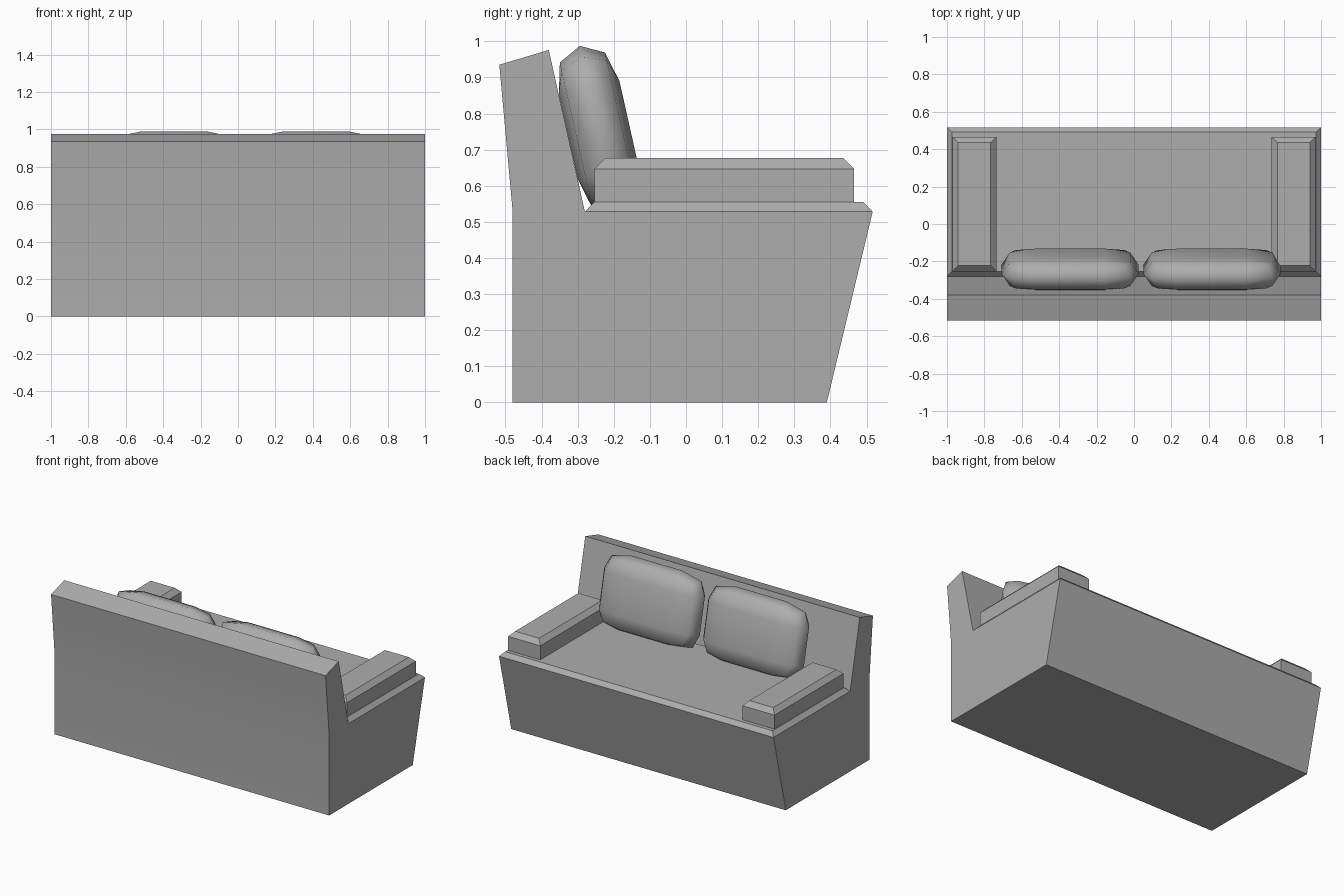
import bpy, bmesh, math
from mathutils import Matrix

if "Cube" in bpy.data.objects:
    bpy.data.objects.remove(bpy.data.objects["Cube"])

GREY = 0.42
fabric = bpy.data.materials.new("grey_fabric")
fabric.use_nodes = True
fabric.diffuse_color = (GREY, GREY, GREY, 1)
fabric.node_tree.nodes["Principled BSDF"].inputs["Base Color"].default_value = (GREY, GREY, GREY, 1)


def loft(name, rings, smooth_angle=30):
    """Join closed rings of points with quads, cap both ends, smooth below an angle."""
    bm = bmesh.new()
    loops = [[bm.verts.new(p) for p in ring] for ring in rings]
    n = len(loops[0])
    for a, b in zip(loops, loops[1:]):
        for i in range(n):
            j = (i + 1) % n
            bm.faces.new((a[i], a[j], b[j], b[i]))
    bm.faces.new(loops[0])
    bm.faces.new(loops[-1])
    bmesh.ops.remove_doubles(bm, verts=bm.verts, dist=0.0005)
    bmesh.ops.recalc_face_normals(bm, faces=bm.faces)
    for f in bm.faces:
        f.smooth = True
    for e in bm.edges:
        e.smooth = e.calc_face_angle(0) < math.radians(smooth_angle)
    mesh = bpy.data.meshes.new(name)
    bm.to_mesh(mesh)
    bm.free()
    mesh.materials.append(fabric)
    obj = bpy.data.objects.new(name, mesh)
    bpy.context.collection.objects.link(obj)
    return obj


def rect(x0, x1, y0, y1, z, inset=0):
    x0, x1, y0, y1 = x0 + inset, x1 - inset, y0 + inset, y1 - inset
    return [(x0, y0, z), (x1, y0, z), (x1, y1, z), (x0, y1, z)]


# Base with a leaning front and a backrest, as one side profile
body = [(-0.48, 0), (0.39, 0), (0.517, 0.528), (-0.28, 0.528),
        (-0.38, 0.976), (-0.517, 0.935), (-0.48, 0.528)]
loft("base_and_backrest", [[(x, y, z) for y, z in body] for x in (-1, 1)])

# Bevelled seat
loft("seat", [rect(-1, 1, -0.28, 0.517, 0.528),
              rect(-1, 1, -0.28, 0.517, 0.555, 0.026)])

# Armrest pads with bevelled tops
for side, x0, x1 in (("right", -0.97, -0.736), ("left", 0.736, 0.97)):
    loft(side + "_armrest", [rect(x0, x1, -0.253, 0.465, 0.554),
                             rect(x0, x1, -0.253, 0.465, 0.647),
                             rect(x0, x1, -0.253, 0.465, 0.677, 0.03)])


# Puffy back cushions, leaning against the backrest
def outline(xs, zs, y):
    """Twelve-sided rounded rectangle from three points of one quarter."""
    quarter = list(zip(xs, zs))
    pts = quarter + [(x, -z) for x, z in quarter[::-1]]
    pts += [(-x, -z) for x, z in quarter] + [(-x, z) for x, z in quarter[::-1]]
    return [(x, y, z) for x, z in pts]


LEAN = math.radians(12.6)
face = ((0.185,) * 3, (0.12,) * 3)
shoulder = ((0.185, 0.29, 0.322), (0.206, 0.184, 0.12))
rim = ((0.185, 0.325, 0.366), (0.239, 0.208, 0.12))
layers = [(face, -0.086), (shoulder, -0.064), (rim, 0),
          (shoulder, 0.064), (face, 0.086)]
for side, x in (("right", -0.342), ("left", 0.417)):
    cushion = loft(side + "_cushion", [outline(*s, y) for s, y in layers], 180)
    cushion.matrix_world = Matrix.Translation((x, -0.242, 0.754)) @ Matrix.Rotation(LEAN, 4, "X")
